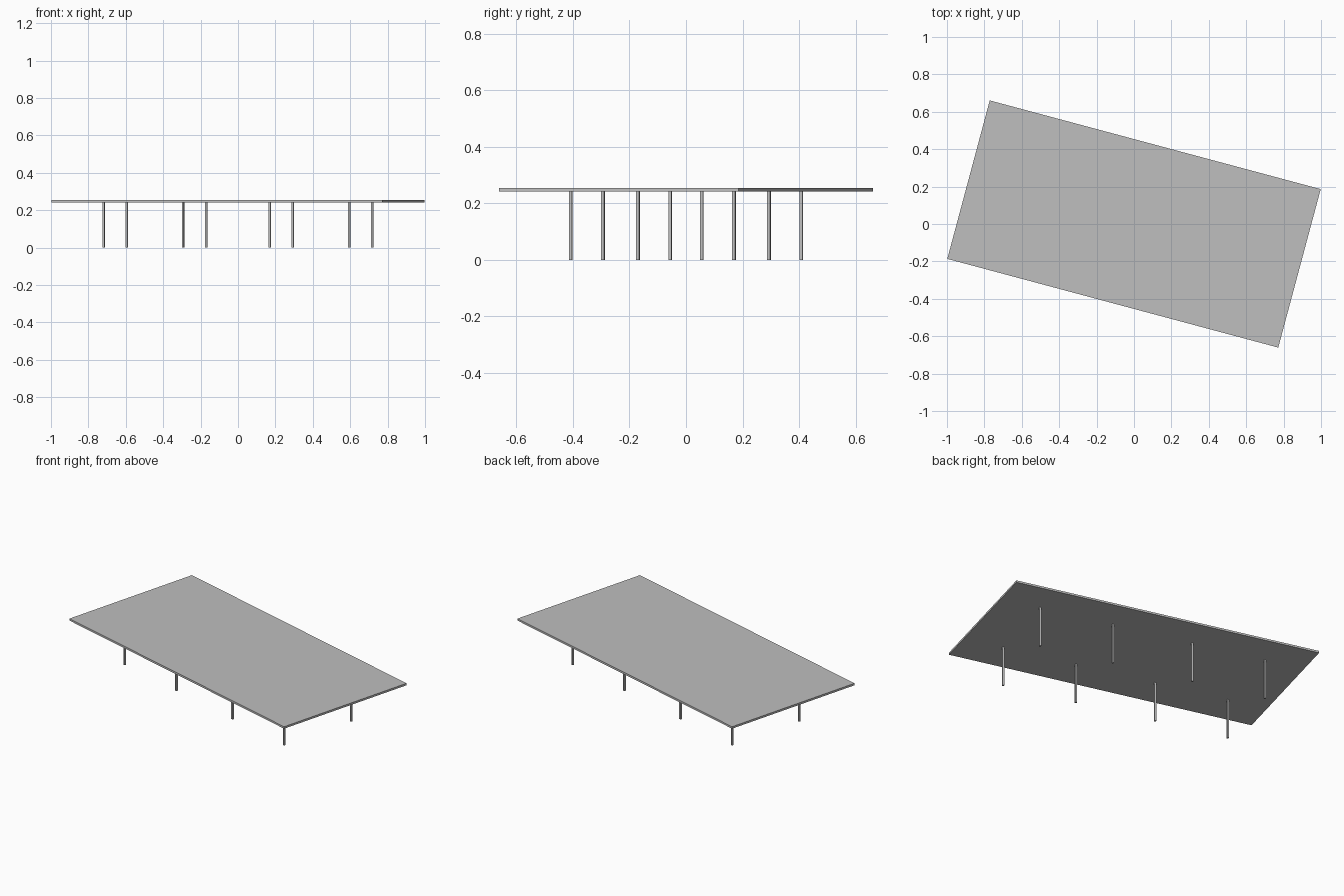
import bpy
from math import radians
from mathutils import Matrix

cube = bpy.data.objects.get("Cube")
if cube:
    bpy.data.objects.remove(cube, do_unlink=True)

# Single grey finish
grey = bpy.data.materials.new("light_grey")
grey.use_nodes = True
colour = (0.52, 0.52, 0.52, 1)
grey.diffuse_color = colour
grey.node_tree.nodes["Principled BSDF"].inputs["Base Color"].default_value = colour

turn = Matrix.Rotation(radians(-15), 4, 'Z')
UNDERSIDE, TOP = 0.242, 0.254


def box(name, centre, size):
    """Box laid out in the canopy's own axes, then turned with it."""
    bpy.ops.mesh.primitive_cube_add(size=1)
    ob = bpy.context.object
    ob.name = name
    ob.data.transform(turn @ Matrix.Translation(centre) @ Matrix.Diagonal((*size, 1)))
    ob.data.materials.append(grey)
    return ob


# Flat roof slab
box("roof_slab", (0, 0, (UNDERSIDE + TOP) / 2), (1.832, 0.877, TOP - UNDERSIDE))

# Two rows of four square posts
for row, v in (("front", -0.24), ("back", 0.24)):
    for i, u in enumerate((-0.68, -0.24, 0.24, 0.68), 1):
        box(f"{row}_post_{i}", (u, v, UNDERSIDE / 2), (0.011, 0.011, UNDERSIDE))
